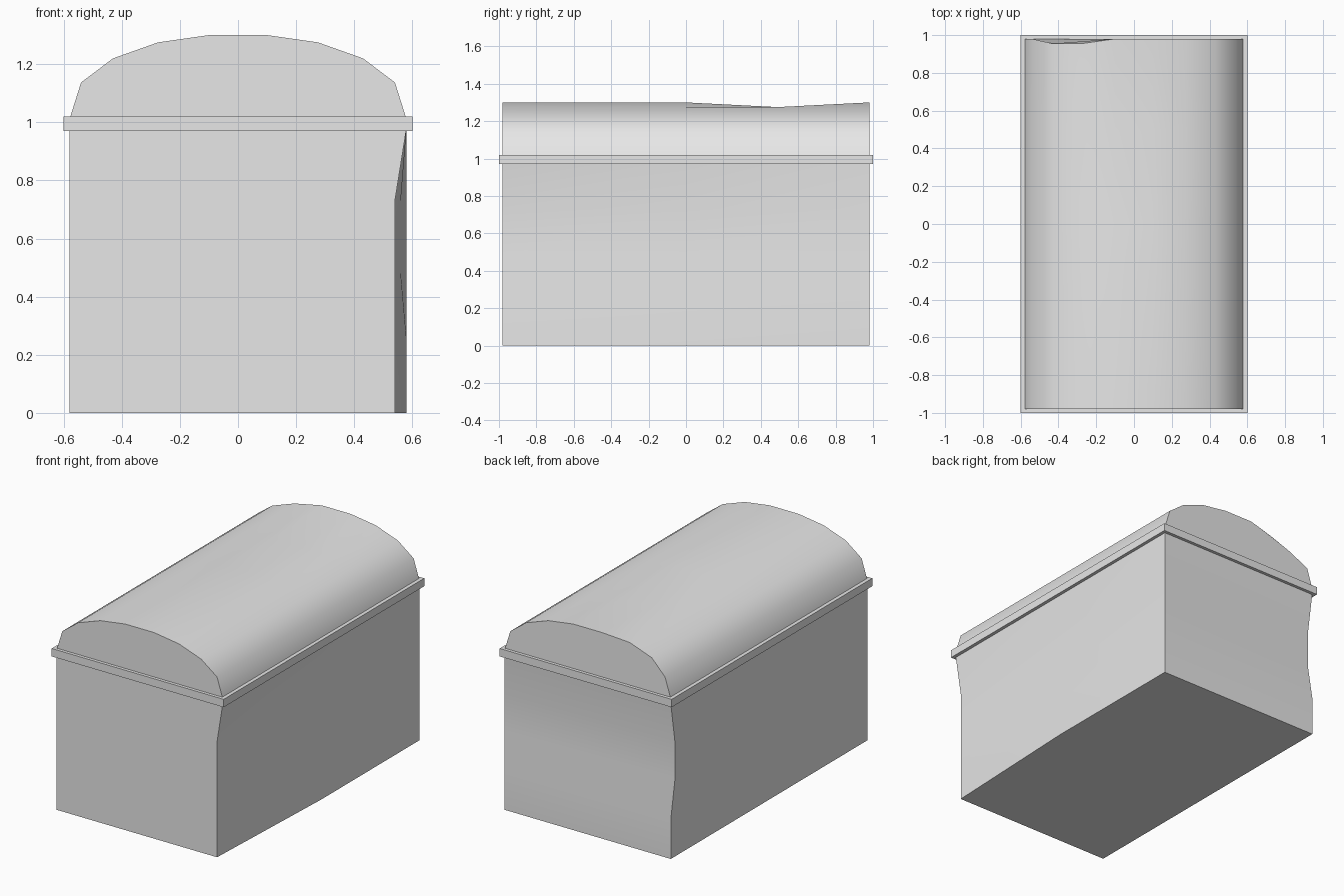
import bpy, bmesh, math
from mathutils import Vector

cube = bpy.data.objects.get("Cube")
if cube:
    bpy.data.objects.remove(cube, do_unlink=True)

W, D, DENT = 0.58, 0.98, 0.04

grey = bpy.data.materials.new("plain grey")
grey.use_nodes = True
grey.diffuse_color = (0.8, 0.8, 0.8, 1)
grey.node_tree.nodes["Principled BSDF"].inputs["Base Color"].default_value = (0.8, 0.8, 0.8, 1)


def loft(name, rings, angle):
    """Skin a list of closed rings and cap both ends."""
    bm = bmesh.new()
    loops = [[bm.verts.new(p) for p in ring] for ring in rings]
    n = len(loops[0])
    for a, b in zip(loops, loops[1:]):
        for i in range(n):
            j = (i + 1) % n
            bm.faces.new((a[i], a[j], b[j], b[i]))
    bm.faces.new(loops[0][::-1])
    bm.faces.new(loops[-1])
    bmesh.ops.recalc_face_normals(bm, faces=bm.faces)
    mesh = bpy.data.meshes.new(name)
    bm.to_mesh(mesh)
    bm.free()
    mesh.materials.append(grey)
    obj = bpy.data.objects.new(name, mesh)
    bpy.context.collection.objects.link(obj)
    bpy.ops.object.select_all(action='DESELECT')
    obj.select_set(True)
    bpy.context.view_layer.objects.active = obj
    bpy.ops.object.shade_smooth_by_angle(angle=math.radians(angle))
    return obj


def rim(name, z0, z1):
    corners = [(-0.6, -1), (0.6, -1), (0.6, 1), (-0.6, 1)]
    return loft(name, [[(x, y, z) for x, y in corners] for z in (z0, z1)], 30)


# Chest body: battered front corner on the +x side, pressed-in back corner on the -x side
body_rings = []
for z in (0, 0.25, 0.48, 0.73, 0.98):
    side = DENT if z < 0.9 else 0
    middle = DENT / 2 if 0.4 < z < 0.9 else 0
    back = DENT if 0.4 < z < 0.9 else 0
    body_rings.append([(-W, -D, z), (W - side, -D, z), (W - middle, 0, z),
                       (W, D, z), (-W, D - back, z)])
loft("chest_body", body_rings, 30)

# Two thin rims that meet at the seam
rim("body_rim", 0.97, 1.0)
rim("lid_rim", 1.0, 1.02)

# Arched lid with a shallow dip on top and a dent in its back edge
half = [(W, 1.01), (0.54, 1.137), (0.43, 1.22), (0.275, 1.275), (0.1, 1.3)]
arch = half + [(-x, z) for x, z in reversed(half)]
lid_rings = []
for y in (-D, 0, D / 2, D):
    ring = [Vector((x, y, z)) for x, z in arch]
    for p in ring:
        if y == D / 2 and abs(p.x) < 0.2:
            p.z -= 0.025
        if y == D and -0.5 < p.x < -0.2:
            p.y -= 0.025
    lid_rings.append(ring)
loft("arched_lid", lid_rings, 40)
